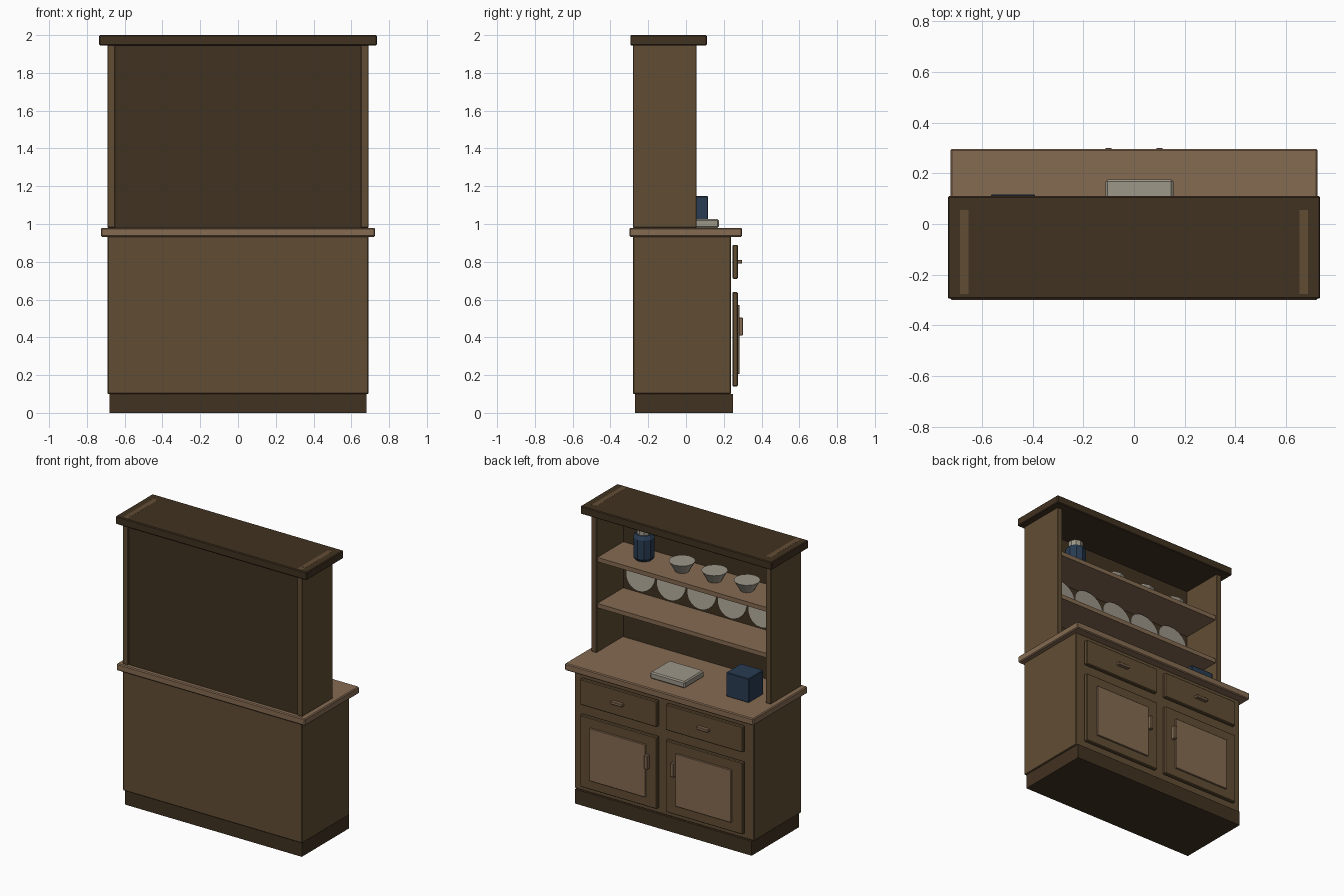
import bpy
import bmesh
from math import radians
from mathutils import Matrix

cube = bpy.data.objects.get("Cube")
if cube:
    bpy.data.objects.remove(cube, do_unlink=True)


def material(name, rgb):
    m = bpy.data.materials.new(name)
    m.use_nodes = True
    m.diffuse_color = (*rgb, 1)
    bsdf = next(n for n in m.node_tree.nodes if n.type == "BSDF_PRINCIPLED")
    bsdf.inputs["Base Color"].default_value = (*rgb, 1)
    return m


wood = material("mid wood", (0.12, 0.075, 0.034))
dark = material("dark wood", (0.053, 0.032, 0.015))
light = material("light wood", (0.235, 0.146, 0.084))
cream = material("cream ceramic", (0.34, 0.31, 0.25))
blue = material("navy blue", (0.022, 0.045, 0.085))


def finish(name, bm, mat):
    mesh = bpy.data.meshes.new(name)
    bm.to_mesh(mesh)
    bm.free()
    mesh.materials.append(mat)
    obj = bpy.data.objects.new(name, mesh)
    bpy.context.collection.objects.link(obj)
    return obj


def box(name, xs, ys, zs, mat, bevel=0.0):
    """Box between two limits on each axis, with optional chamfered edges."""
    bm = bmesh.new()
    bmesh.ops.create_cube(bm, size=1)
    for v in bm.verts:
        v.co = [(lo + hi) / 2 + c * (hi - lo) for c, (lo, hi) in zip(v.co, (xs, ys, zs))]
    if bevel:
        bmesh.ops.bevel(bm, geom=bm.edges[:], offset=bevel, segments=1, affect='EDGES')
    return finish(name, bm, mat)


def turned(name, profile, sides, mat, place):
    """Closed faceted solid from (radius, height) rings."""
    bm = bmesh.new()
    rings = []
    for r, z in profile:
        ring = bmesh.ops.create_circle(bm, segments=sides, radius=r)["verts"]
        for v in ring:
            v.co.z = z
        rings.append(ring)
    for a, b in zip(rings, rings[1:]):
        for i in range(sides):
            j = (i + 1) % sides
            bm.faces.new((a[i], a[j], b[j], b[i]))
    bm.faces.new(rings[0])
    bm.faces.new(rings[-1])
    bmesh.ops.recalc_face_normals(bm, faces=bm.faces)
    bm.transform(place)
    return finish(name, bm, mat)


def span(side, lo, hi):
    return tuple(sorted((side * lo, side * hi)))


# Lower cabinet
box("plinth", (-0.68, 0.68), (-0.27, 0.25), (0, 0.10), dark)
box("cabinet_body", (-0.69, 0.69), (-0.28, 0.238), (0.10, 0.935), wood, 0.004)
box("countertop", (-0.725, 0.725), (-0.30, 0.297), (0.932, 0.98), light, 0.006)

# Drawers, doors and the hutch sides, mirrored
for side, label in ((1, "left"), (-1, "right")):
    front = span(side, 0.033, 0.627)
    box(f"{label}_drawer", front, (0.246, 0.274), (0.71, 0.89), wood, 0.005)
    box(f"{label}_drawer_handle", span(side, 0.285, 0.375), (0.27, 0.297), (0.79, 0.81), light, 0.003)
    box(f"{label}_door", front, (0.246, 0.274), (0.14, 0.64), wood, 0.005)
    box(f"{label}_door_panel", span(side, 0.115, 0.545), (0.27, 0.284), (0.205, 0.572), light, 0.003)
    box(f"{label}_door_handle", span(side, 0.088, 0.113), (0.27, 0.301), (0.41, 0.505), light, 0.003)
    box(f"{label}_hutch_side", span(side, 0.65, 0.69), (-0.28, 0.055), (0.98, 2.0), wood, 0.003)
    # Tenon ends showing through the cornice
    box(f"{label}_tenon", span(side, 0.653, 0.687), (-0.24, 0.055), (1.99, 2.0005), wood)

# Upper hutch
box("hutch_back", (-0.67, 0.67), (-0.27, -0.24), (0.98, 1.99), dark)
box("cornice", (-0.735, 0.735), (-0.295, 0.11), (1.945, 2.0), dark, 0.005)
for label, top in (("lower", 1.32), ("upper", 1.64)):
    box(f"{label}_shelf", (-0.655, 0.655), (-0.25, 0.045), (top - 0.03, top), light)

# Plates leaning on the lower shelf
for i in range(5):
    place = Matrix.Translation((0.47 - 0.235 * i, -0.18, 1.487)) @ Matrix.Rotation(radians(-78), 4, 'X')
    turned(f"plate_{i + 1}", [(0.105, -0.008), (0.114, 0), (0.114, 0.008)], 20, cream, place)

# Bowls and jar on the upper shelf
for i in range(3):
    place = Matrix.Translation((0.10 - 0.25 * i, -0.10, 1.64))
    turned(f"bowl_{i + 1}", [(0.045, 0), (0.085, 0.07)], 12, cream, place)
jar_place = Matrix.Translation((0.40, -0.11, 1.64))
turned("jar", [(0.055, 0), (0.07, 0.02), (0.07, 0.155), (0.055, 0.18)], 10, blue, jar_place)
turned("jar_lid", [(0.048, 0.18), (0.048, 0.22)], 10, cream, jar_place)

# Items on the counter
box("serving_board", (-0.112, 0.155), (-0.04, 0.175), (0.98, 1.026), cream, 0.008)
box("storage_tin", (-0.565, -0.39), (-0.045, 0.117), (0.98, 1.147), blue, 0.004)
